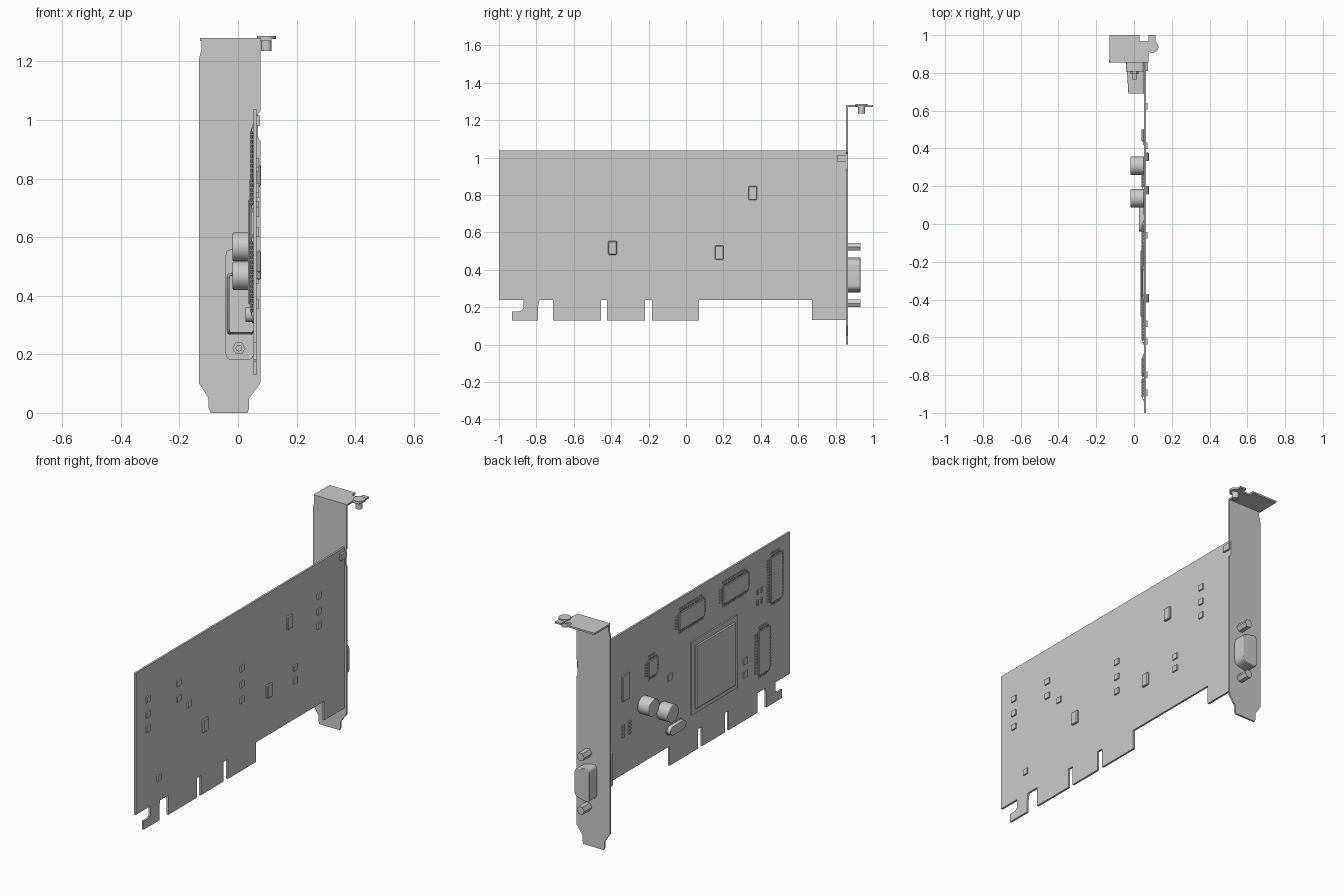
import bpy, bmesh, math
from mathutils import Vector

if "Cube" in bpy.data.objects:
    bpy.data.objects.remove(bpy.data.objects["Cube"])

FACE = 0.053   # component side of the board (faces -x)
BACK = 0.064   # solder side of the board (faces +x)
AX = {'x': lambda a, b, d: (d, a, b),    # profile in y,z
      'y': lambda a, b, d: (a, d, b),    # profile in x,z
      'z': lambda a, b, d: (a, b, d)}    # profile in x,y


def finish(bm, name, smooth=False):
    bmesh.ops.recalc_face_normals(bm, faces=bm.faces[:])
    me = bpy.data.meshes.new(name)
    bm.to_mesh(me)
    bm.free()
    ob = bpy.data.objects.new(name, me)
    bpy.context.collection.objects.link(ob)
    if smooth:
        bpy.ops.object.select_all(action='DESELECT')
        bpy.context.view_layer.objects.active = ob
        ob.select_set(True)
        bpy.ops.object.shade_smooth_by_angle(angle=math.radians(35))
    return ob


def add_prism(bm, pts, axis, lo, hi):
    f = bm.faces.new([bm.verts.new(AX[axis](a, b, lo)) for a, b in pts])
    ext = bmesh.ops.extrude_face_region(bm, geom=[f])
    move = Vector(AX[axis](0, 0, hi - lo))
    bmesh.ops.translate(bm, vec=move, verts=[v for v in ext['geom'] if isinstance(v, bmesh.types.BMVert)])


def prism(name, pts, axis, lo, hi, smooth=False):
    bm = bmesh.new()
    add_prism(bm, pts, axis, lo, hi)
    return finish(bm, name, smooth)


def rect(a0, a1, b0, b1):
    return [(a0, b0), (a1, b0), (a1, b1), (a0, b1)]


def circle(a, b, r, n=32):
    return [(a + r * math.cos(2 * math.pi * i / n), b + r * math.sin(2 * math.pi * i / n)) for i in range(n)]


def rounded(pts, r, n=5):
    """Round the corners of a convex profile with quadratic fillets."""
    out = []
    for i, p in enumerate(pts):
        p = Vector(p)
        s = p + (Vector(pts[i - 1]) - p).normalized() * r
        e = p + (Vector(pts[(i + 1) % len(pts)]) - p).normalized() * r
        for k in range(n + 1):
            t = k / n
            out.append(tuple(s * (1 - t) ** 2 + p * 2 * t * (1 - t) + e * t * t))
    return out


def bevel(ob, w, seg=1):
    m = ob.modifiers.new('bevel', 'BEVEL')
    m.width, m.segments, m.limit_method = w, seg, 'ANGLE'


# circuit board with edge connector fingers
prism('circuit_board', [
    (-1, 1.037), (-1, .24), (-.87, .24), (-.87, .195), (-.878, .183), (-.893, .178),
    (-.93, .178), (-.93, .13), (-.79, .13), (-.79, .208), (-.783, .24), (-.71, .24), (-.71, .13),
    (-.455, .13), (-.455, .24), (-.422, .24), (-.422, .13), (-.22, .13), (-.22, .24),
    (-.182, .24), (-.182, .13), (.07, .13), (.07, .24), (.673, .24), (.673, .133),
    (.858, .133), (.858, 1.037)], 'x', FACE, BACK)

# mounting bracket: plate, bent top tab and board tab
prism('bracket_plate', [
    (-.125, 1.28), (-.125, 1.24), (-.133, 1.21), (-.133, .10), (-.1, .05), (-.1, .015), (-.093, 0),
    (.032, 0), (.038, .015), (.038, .05), (.076, .10), (.076, .93), (.068, .94), (.068, 1.02),
    (.076, 1.03), (.076, 1.28)], 'y', .856, .866)
prism('bracket_top_tab', [
    (-.13, .86), (.077, .86), (.077, .91), (.115, .91), (.115, 1), (.077, 1), (.077, .968),
    (.03, .968), (.03, 1), (-.13, 1)], 'z', 1.27, 1.28)
prism('bracket_board_tab', rect(.81, .86, .98, 1.015), 'x', BACK, .075)

# bracket screw
bm = bmesh.new()
add_prism(bm, circle(.097, .938, .032), 'z', 1.276, 1.287)
add_prism(bm, circle(.097, .938, .018, 20), 'z', 1.235, 1.276)
finish(bm, 'bracket_screw', True)


def gull_chip(name, y0, y1, z0, z1, pitch=.0165):
    """Chip body with bent pins on all four sides."""
    p = .022
    body = bmesh.new()
    add_prism(body, rect(y0 + p, y1 - p, z0 + p, z1 - p), 'x', .041, .051)
    bevel(finish(body, name + '_body'), .003)
    bm = bmesh.new()
    cy, cz = (y0 + y1) / 2, (z0 + z1) / 2
    hy, hz = (y1 - y0) / 2, (z1 - z0) / 2
    # bent pin profile: (distance out from centre, x)
    for half, run, along_y in ((hy, hz, False), (hz, hy, True)):
        prof = [(half - p - .003, .044), (half - .012, .044), (half - .009, .050), (half, .050),
                (half, .053), (half - .012, .053), (half - .015, .047), (half - p - .003, .047)]
        n = int((2 * run - 2 * p - .008) / pitch)
        for s in (-1, 1):
            for i in range(n):
                c = (i - (n - 1) / 2) * pitch
                if along_y:
                    add_prism(bm, [(x, cz + s * d) for d, x in prof], 'y', cy + c - .004, cy + c + .004)
                else:
                    add_prism(bm, [(x, cy + s * d) for d, x in prof], 'z', cz + c - .004, cz + c + .004)
    finish(bm, name + '_pins')


gull_chip('memory_chip_1', -.94, -.795, .685, .985)
gull_chip('memory_chip_2', -.83, -.685, .32, .61)
gull_chip('memory_chip_3', -.64, -.37, .84, .985)
gull_chip('memory_chip_4', -.25, .02, .84, .985)
gull_chip('controller_chip', .17, .29, .68, .82)

# main processor with raised lid
prism('processor_base', rect(-.525, -.115, .345, .755), 'x', .045, FACE)
bevel(prism('processor_lid', rect(-.495, -.14, .37, .73), 'x', .034, .046), .006)

# capacitors
for i, (y, z) in enumerate(((.308, .567), (.137, .468))):
    bevel(prism(f'capacitor_{i + 1}', circle(y, z, .049), 'x', -.018, FACE, True), .004, 2)

# oscillator can with rim
bm = bmesh.new()
for r, x in ((.025, .026), (.029, .048)):
    pts = []
    for k in range(20):
        a = 2 * math.pi * (k + .5) / 20
        pts.append((.03 + (.045 if math.cos(a) > 0 else -.045) + r * math.cos(a), .335 + r * math.sin(a)))
    add_prism(bm, pts, 'x', x, FACE)
finish(bm, 'oscillator', True)

# front surface-mount parts: centre y, z, size y, z
bevel(prism('flat_regulator', rect(.438, .502, .655, .8), 'x', .040, FACE), .003)
front = [(.07, .63, .04, .036), (-.6, .465, .035, .036), (-.6, .39, .035, .036)]
front += [(y, z, .016, .028) for y in (-.745, -.71) for z in (.75, .81)]
front += [(y, z, .022, .012) for y in (.43, .485) for z in (.455, .475, .495, .515)]
bm = bmesh.new()
for y, z, w, h in front:
    add_prism(bm, rect(y - w / 2, y + w / 2, z - h / 2, z + h / 2), 'x', .047, FACE)
finish(bm, 'front_small_parts')

# rear surface-mount parts
small = [(-.893, .853), (-.893, .767), (-.893, .685), (-.622, .838), (-.622, .752), (-.527, .685),
         (-.06, .707), (-.06, .617), (-.06, .53), (.414, .53), (.414, .458), (.624, .853),
         (.624, .767), (.624, .685), (-.798, .373)]
bm = bmesh.new()
for y, z in small:
    add_prism(bm, rect(y - .017, y + .017, z - .016, z + .016), 'x', BACK, .072)
finish(bm, 'rear_small_parts')
for i, (y, z) in enumerate(((.357, .81), (-.393, .517), (.178, .492))):
    bevel(prism(f'rear_chip_{i + 1}', rect(y - .023, y + .023, z - .037, z + .037), 'x', BACK, .079), .004)

# video connector: flange, tapered housing and outer D-shaped shell
MID = .372
prism('connector_flange', rounded(rect(-.042, FACE, .182, .558), .02), 'y', .808, .857, True)
bm = bmesh.new()
loops = [[bm.verts.new((x, y, z)) for x, z in rounded(rect(x0, FACE, MID - h, MID + h), .012)]
         for y, x0, h in ((.81, -.037, .105), (.69, -.03, .098))]
for i in range(len(loops[0])):
    bm.faces.new([loops[0][i - 1], loops[0][i], loops[1][i], loops[1][i - 1]])
for l in loops:
    bm.faces.new(l)
finish(bm, 'connector_housing', True)
shell = [(-.052, MID - .098), (.042, MID - .078), (.042, MID + .078), (-.052, MID + .098)]
bevel(prism('connector_shell', rounded(shell, .028), 'y', .864, .933, True), .003, 2)

# hex standoffs outside and screw ends inside
for i, z in enumerate((MID - .151, MID + .151)):
    prism(f'hex_standoff_{i + 1}', circle(.003, z, .024, 6), 'y', .864, .934)
    bm = bmesh.new()
    add_prism(bm, circle(.003, z, .022, 6), 'y', .795, .81)
    add_prism(bm, circle(.003, z, .011, 16), 'y', .765, .796)
    finish(bm, f'connector_screw_{i + 1}')
